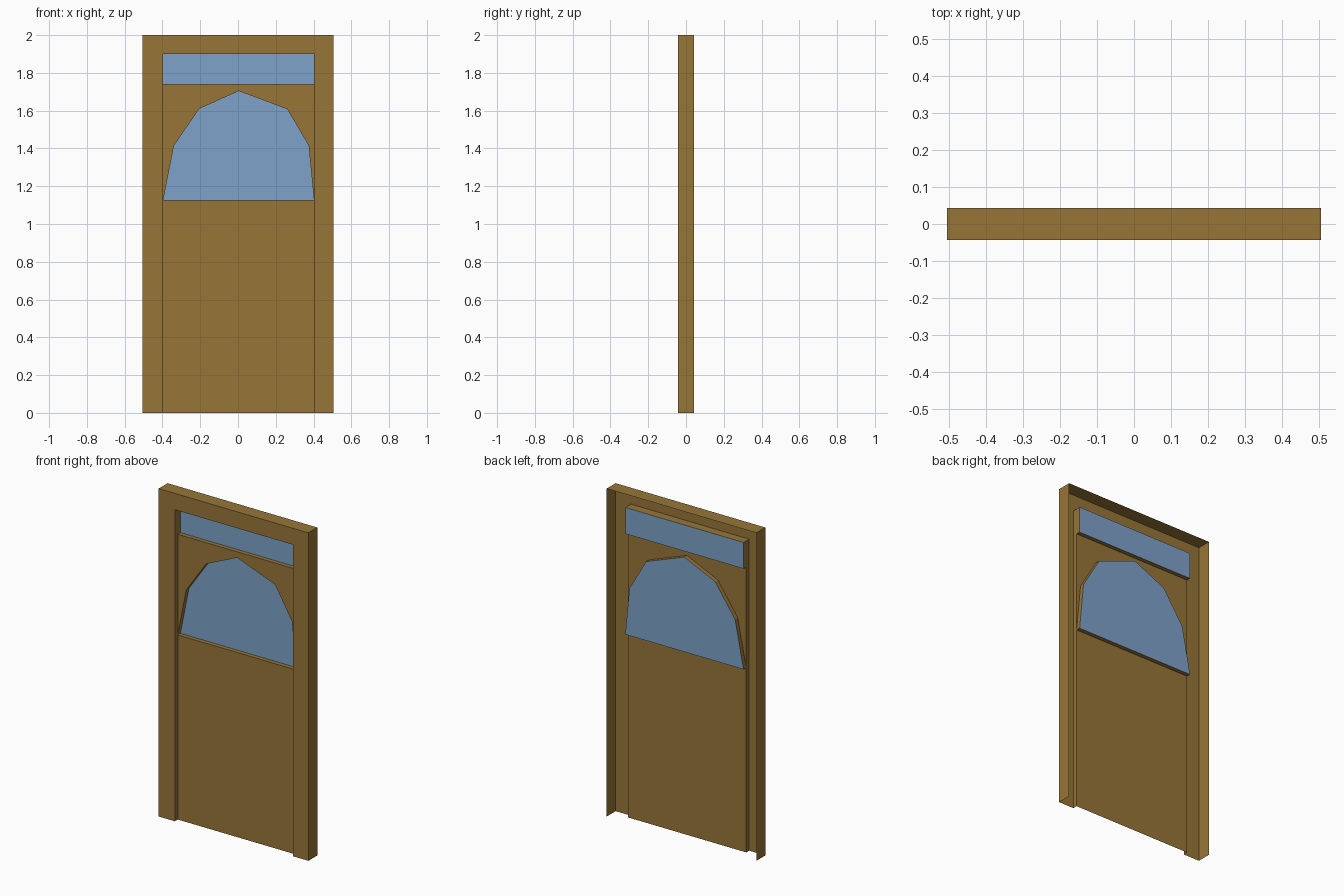
import bpy, bmesh

if "Cube" in bpy.data.objects:
    bpy.data.objects.remove(bpy.data.objects["Cube"])

W, H, D = 0.505, 2.0, 0.043          # half width, height, half depth of frame
L, R, TOP = -0.396, 0.402, 1.90      # opening in the frame
RAIL, SILL = 1.74, 1.126             # transom bottom, arch window bottom
PANEL_Y, GLASS_Y = -0.015, 0.011     # recess planes
ARCH = [(R, SILL), (0.374, 1.415), (0.261, 1.608), (0.004, 1.704),
        (-0.205, 1.61), (-0.339, 1.415), (L, SILL)]


def material(name, color):
    m = bpy.data.materials.new(name)
    m.diffuse_color = (*color, 1)
    m.use_nodes = True
    m.node_tree.nodes["Principled BSDF"].inputs["Base Color"].default_value = m.diffuse_color
    return m


def build(name, mat, flats=(), strips=()):
    """flats: (outline in x/z, y); strips: (path in x/z, y_front, y_back)."""
    bm = bmesh.new()
    for pts, y in flats:
        bm.faces.new([bm.verts.new((x, y, z)) for x, z in pts])
    for path, y0, y1 in strips:
        front = [bm.verts.new((x, y0, z)) for x, z in path]
        back = [bm.verts.new((x, y1, z)) for x, z in path]
        for i in range(len(path) - 1):
            bm.faces.new((front[i], front[i + 1], back[i + 1], back[i]))
    bmesh.ops.remove_doubles(bm, verts=bm.verts, dist=1e-5)
    me = bpy.data.meshes.new(name)
    bm.to_mesh(me)
    bm.free()
    me.materials.append(mat)
    ob = bpy.data.objects.new(name, me)
    bpy.context.collection.objects.link(ob)
    return ob


wood = material("wood", (0.31, 0.18, 0.04))
glass = material("glass", (0.21, 0.36, 0.59))
transom = [(L, RAIL), (R, RAIL), (R, TOP), (L, TOP)]

# Frame: front plate with thin outer walls, open at the back and bottom
build("door_frame", wood,
      flats=[([(-W, 0), (L, 0), (L, TOP), (R, TOP), (R, 0),
               (W, 0), (W, H), (-W, H)], -D)],
      strips=[([(-W, 0), (-W, H), (W, H), (W, 0)], -D, D)])

# Jamb stepping back from the frame to the door panel
build("door_jamb", wood,
      strips=[([(R, 0), (R, RAIL), (R, TOP), (L, TOP), (L, RAIL), (L, 0)],
               -D, PANEL_Y)])

# Door panel: lower board and upper board around the arched window
build("door_panel", wood,
      flats=[([(L, 0), (R, 0), (R, SILL), (L, SILL)], PANEL_Y),
             (ARCH[::-1] + [(R, RAIL), (L, RAIL)], PANEL_Y)])

# Reveals around both windows, and the glass panes
for name, outline in (("arch_window", ARCH), ("transom_window", transom)):
    build(name + "_reveal", wood,
          strips=[(outline + outline[:1], PANEL_Y, GLASS_Y)])
    build(name + "_glass", glass, flats=[(outline, GLASS_Y)])
